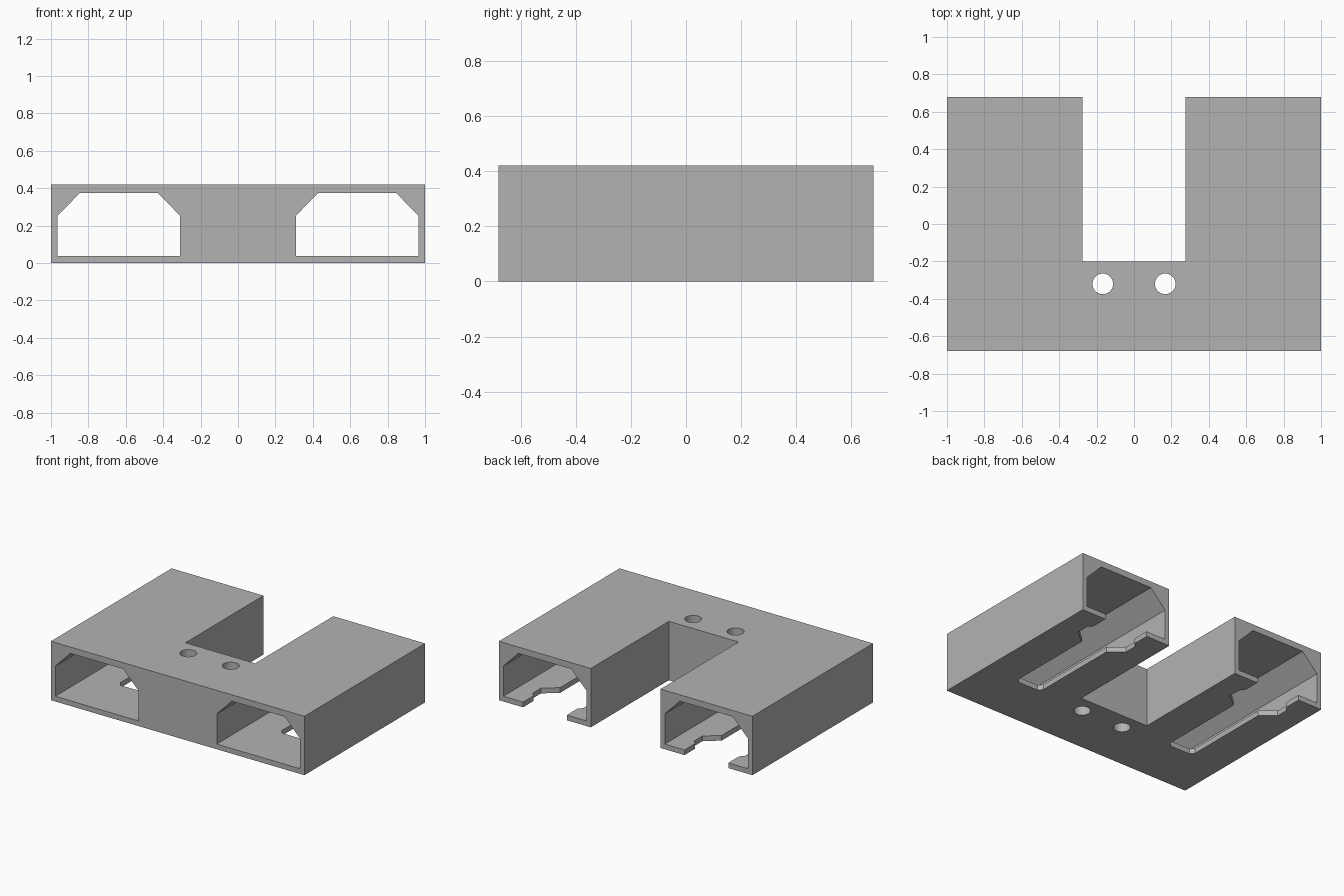
import bpy
import bmesh
from math import cos, sin, tau
from mathutils import Vector

if "Cube" in bpy.data.objects:
    bpy.data.objects.remove(bpy.data.objects["Cube"], do_unlink=True)

HEIGHT, BACK = 0.42, 0.68
LEG_CENTRE = 0.637

grey = bpy.data.materials.new("plain grey")
grey.use_nodes = True
colour = (0.45, 0.45, 0.45, 1)
grey.diffuse_color = colour
grey.node_tree.nodes["Principled BSDF"].inputs["Base Color"].default_value = colour


def prism(name, points, sweep):
    """Extrude a closed outline of 3D points along a vector."""
    bm = bmesh.new()
    face = bm.faces.new([bm.verts.new(p) for p in points])
    swept = bmesh.ops.extrude_face_region(bm, geom=[face], use_keep_orig=True)
    moved = [g for g in swept["geom"] if isinstance(g, bmesh.types.BMVert)]
    bmesh.ops.translate(bm, verts=moved, vec=Vector(sweep))
    bmesh.ops.recalc_face_normals(bm, faces=bm.faces[:])
    mesh = bpy.data.meshes.new(name)
    bm.to_mesh(mesh)
    bm.free()
    mesh.materials.append(grey)
    obj = bpy.data.objects.new(name, mesh)
    bpy.context.collection.objects.link(obj)
    return obj


def mirrored(half):
    """Close a half outline by reflecting it across its first axis."""
    return half + [(-u, v) for u, v in reversed(half)]


def cut(target, cutter):
    cutter.hide_render = True
    mod = target.modifiers.new(cutter.name, "BOOLEAN")
    mod.operation = "DIFFERENCE"
    mod.solver = "EXACT"
    mod.object = cutter
    bpy.ops.object.modifier_apply(modifier=mod.name)
    bpy.data.objects.remove(cutter, do_unlink=True)


# U-shaped block with two legs towards the back
outline = mirrored([(0.275, -0.2), (0.275, BACK), (1, BACK), (1, -BACK)])
body = prism("u_shaped_body", [(x, y, 0) for x, y in outline], (0, 0, HEIGHT))
bpy.context.view_layer.objects.active = body
body.select_set(True)

# Half outlines of the tunnel section and the floor slot
tunnel = mirrored([(0.328, 0.037), (0.328, 0.252), (0.208, 0.375)])
slot = mirrored([(0.1725, -0.05), (0.1725, 0.12), (0.2, 0.15), (0.2, 0.24),
                 (0.103, 0.32), (0.103, 0.95), (0.08, 0.98)])

for side in (-1, 1):
    centre = side * LEG_CENTRE
    # Chamfered tunnel through the whole depth
    cut(body, prism("tunnel_cutter", [(centre + x, -1, z) for x, z in tunnel], (0, 2, 0)))
    # Stepped slot in the floor, open at the back
    cut(body, prism("slot_cutter", [(centre + x, BACK - d, -0.1) for x, d in slot], (0, 0, 0.2)))
    # Round hole through the bridge
    ring = [(side * 0.167 + 0.055 * cos(tau * i / 48), -0.32 + 0.055 * sin(tau * i / 48), -0.1)
            for i in range(48)]
    cut(body, prism("hole_cutter", ring, (0, 0, 1)))

# Smooth hole walls with crisp edges elsewhere
bpy.ops.object.shade_smooth_by_angle()
